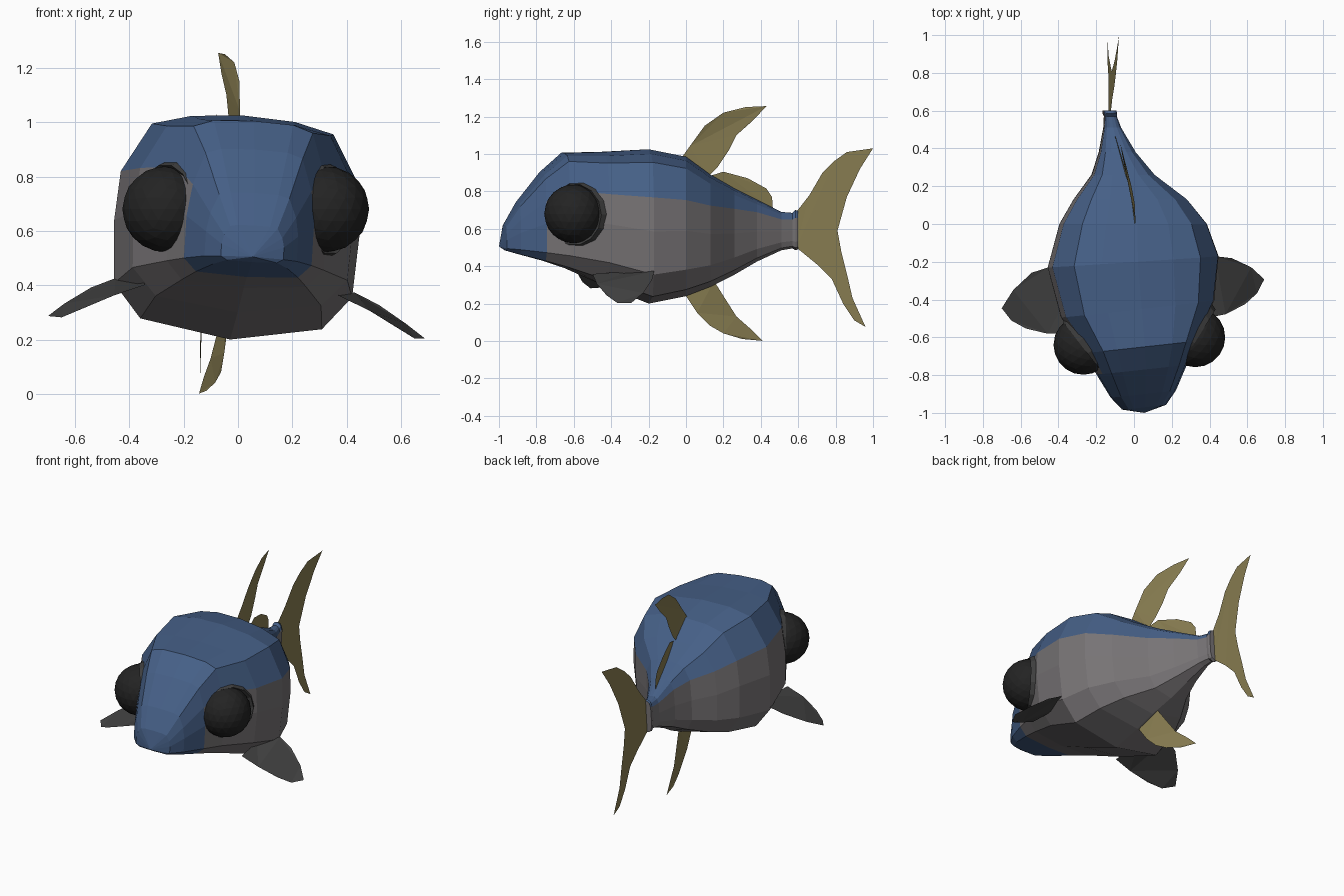
import bpy, bmesh, math
from mathutils import Vector

if "Cube" in bpy.data.objects:
    bpy.data.objects.remove(bpy.data.objects["Cube"])


def material(name, rgb):
    m = bpy.data.materials.new(name)
    m.diffuse_color = (*rgb, 1)
    m.use_nodes = True
    m.node_tree.nodes["Principled BSDF"].inputs["Base Color"].default_value = m.diffuse_color
    return m


BLUE = material("blue back", (0.060, 0.115, 0.240))
GREY = material("grey side", (0.184, 0.172, 0.178))
YELLOW = material("olive yellow fin", (0.255, 0.212, 0.085))
DARK = material("dark grey fin", (0.055, 0.055, 0.055))
RIM = material("eye rim grey", (0.050, 0.050, 0.050))
BLACK = material("eye black", (0.017, 0.017, 0.017))


def lerp_table(table, y):
    for (y0, a), (y1, b) in zip(table, table[1:]):
        if y <= y1:
            t = max(0, (y - y0) / (y1 - y0))
            return a + (b - a) * t
    return table[-1][1]


# swimming pose: the spine bends sideways, with a slight roll and head yaw
SPINE = [(-1, .06), (-.6, .03), (-.2, -.005), (0, -.005), (.14, -.02), (.3, -.07),
         (.45, -.105), (.6, -.13), (1, -.105)]


def pose(x, y, z):
    yaw = 0.11 * min(1, max(0, -3 * y))
    return Vector((x + lerp_table(SPINE, y) + .06 * (z - .6), y + yaw * x, z - .06 * x))


def finish(name, bm, mats):
    me = bpy.data.meshes.new(name)
    bm.to_mesh(me)
    bm.free()
    ob = bpy.data.objects.new(name, me)
    bpy.context.collection.objects.link(ob)
    for m in mats:
        me.materials.append(m)
    return ob


# body: lofted half sections (width, height fractions), head shape blends to trunk shape
HEAD = [(0, 1), (.52, .99), (.76, .95), (.93, .70), (1, .45), (1, .12), (.8, .02), (0, 0)]
TRUNK = [(0, 1), (.42, .985), (.74, .94), (.97, .72), (1, .50), (.97, .22), (.74, .07), (0, 0)]
# y, bottom, top, half width, head-to-trunk blend
STATIONS = [(-.97, .485, .62, .115, 0), (-.90, .465, .74, .17, 0),
            (-.77, .43, .90, .235, 0), (-.65, .39, 1.005, .29, .15),
            (-.45, .30, 1.01, .405, .8), (-.20, .20, 1.025, .452, 1),
            (0, .24, .985, .39, 1), (.13, .29, .89, .30, 1),
            (.26, .355, .815, .165, 1), (.38, .425, .755, .095, 1),
            (.51, .485, .69, .045, 1), (.57, .495, .685, .032, 1),
            (.585, .485, .70, .036, 1), (.60, .49, .695, .034, 1)]
bm = bmesh.new()
rings = []
for y, lo, hi, w, t in STATIONS:
    half = []
    for k, (a, b) in enumerate(zip(HEAD, TRUNK)):
        u, v = (a[i] + (b[i] - a[i]) * t for i in (0, 1))
        if k == 3 and y > 0:                      # blue edge creeps up toward the tail
            v += .1 * min(1, y / .4)
        half.append((u * w, lo + (hi - lo) * v))
    pts = half + [(-x, z) for x, z in half[-2:0:-1]]
    rings.append([bm.verts.new(pose(x, y, z)) for x, z in pts])
n = len(rings[0])
for r, (a, b) in enumerate(zip(rings, rings[1:])):
    for i in range(n):
        j = (i + 1) % n
        f = bm.faces.new((a[i], a[j], b[j], b[i]))
        is_back = i < 3 or i >= n - 3
        f.material_index = 0 if (r < 2 or is_back) else 1
tip = bm.verts.new(pose(0, -1, .505))
for i in range(n):
    bm.faces.new((rings[0][i], rings[0][(i + 1) % n], tip))
bm.faces.new(rings[-1]).material_index = 1
bmesh.ops.recalc_face_normals(bm, faces=bm.faces)
finish("body", bm, [BLUE, GREY])


# thin fins from outlines
def fin(name, pts, mat):
    bm = bmesh.new()
    f = bm.faces.new([bm.verts.new((x, y, z)) for x, y, z in pts])
    f.normal_update()
    bmesh.ops.triangulate(bm, faces=[f], ngon_method='EAR_CLIP')
    for v in bm.verts:
        v.co = pose(*v.co)
    finish(name, bm, [mat])


def upright_fin(name, outline, shift=0):
    fin(name, [(shift, y, z) for y, z in outline], YELLOW)


upright_fin("front_dorsal_fin", [
    (-.03, .97), (.02, 1.04), (.10, 1.15), (.20, 1.22), (.32, 1.25), (.43, 1.255),
    (.36, 1.18), (.27, 1.10), (.23, 1.02), (.17, .93), (.12, .88)], -.012)
upright_fin("rear_dorsal_fin", [
    (.12, .88), (.20, .905), (.33, .87), (.43, .815), (.46, .77), (.465, .70), (.3, .76)])
upright_fin("anal_fin", [
    (0, .24), (.06, .15), (.13, .08), (.20, .04), (.30, .01), (.41, 0),
    (.35, .06), (.27, .13), (.20, .24), (.15, .32)], -.012)
upright_fin("tail_fin", [
    (.59, .69), (.66, .78), (.73, .90), (.79, .96), (.86, 1.01), (1.0, 1.03),
    (.93, .92), (.86, .77), (.81, .59), (.83, .48), (.86, .36), (.89, .23),
    (.96, .075), (.90, .11), (.84, .20), (.78, .33), (.70, .41), (.59, .50)])

# side fins, mirrored
PECTORAL = [(.36, -.54, .38), (.47, -.53, .335), (.58, -.49, .28), (.65, -.44, .243),
            (.695, -.37, .245), (.63, -.29, .295), (.53, -.22, .36), (.44, -.20, .40),
            (.35, -.34, .395)]
for s, side in ((1, "right"), (-1, "left")):
    fin(side + "_side_fin", [(s * x + .006, y, z) for x, y, z in PECTORAL], DARK)

# eyes: ball in a flared rim set slightly behind it
for side, centre, axis, back in (
        ("right", (.325, -.60, .68), (.85, -.53, 0), (-.005, .015, -.004)),
        ("left", (-.268, -.64, .68), (-.79, -.61, 0), (.018, .0, .002))):
    c, d = Vector(centre), Vector(axis).normalized()
    bpy.ops.mesh.primitive_ico_sphere_add(subdivisions=3, radius=.158, location=c)
    ball = bpy.context.object
    ball.name = side + "_eye"
    ball.data.materials.append(BLACK)

    bm = bmesh.new()
    loops = []
    across = Vector((0, 0, 1)).cross(d)
    c = c + Vector(back)
    for depth, wide, tall in ((-.10, .19, .178), (-.01, .188, .176),
                              (.025, .172, .164), (.0, .14, .14)):
        loops.append([bm.verts.new(c + d * depth + across * wide * math.cos(a)
                                   + Vector((0, 0, tall * math.sin(a))))
                      for a in (2 * math.pi * k / 14 for k in range(14))])
    for a, b in zip(loops, loops[1:]):
        for i in range(14):
            j = (i + 1) % 14
            bm.faces.new((a[i], a[j], b[j], b[i]))
    bm.faces.new(loops[0][::-1])
    bmesh.ops.recalc_face_normals(bm, faces=bm.faces)
    finish(side + "_eye_rim", bm, [RIM])
